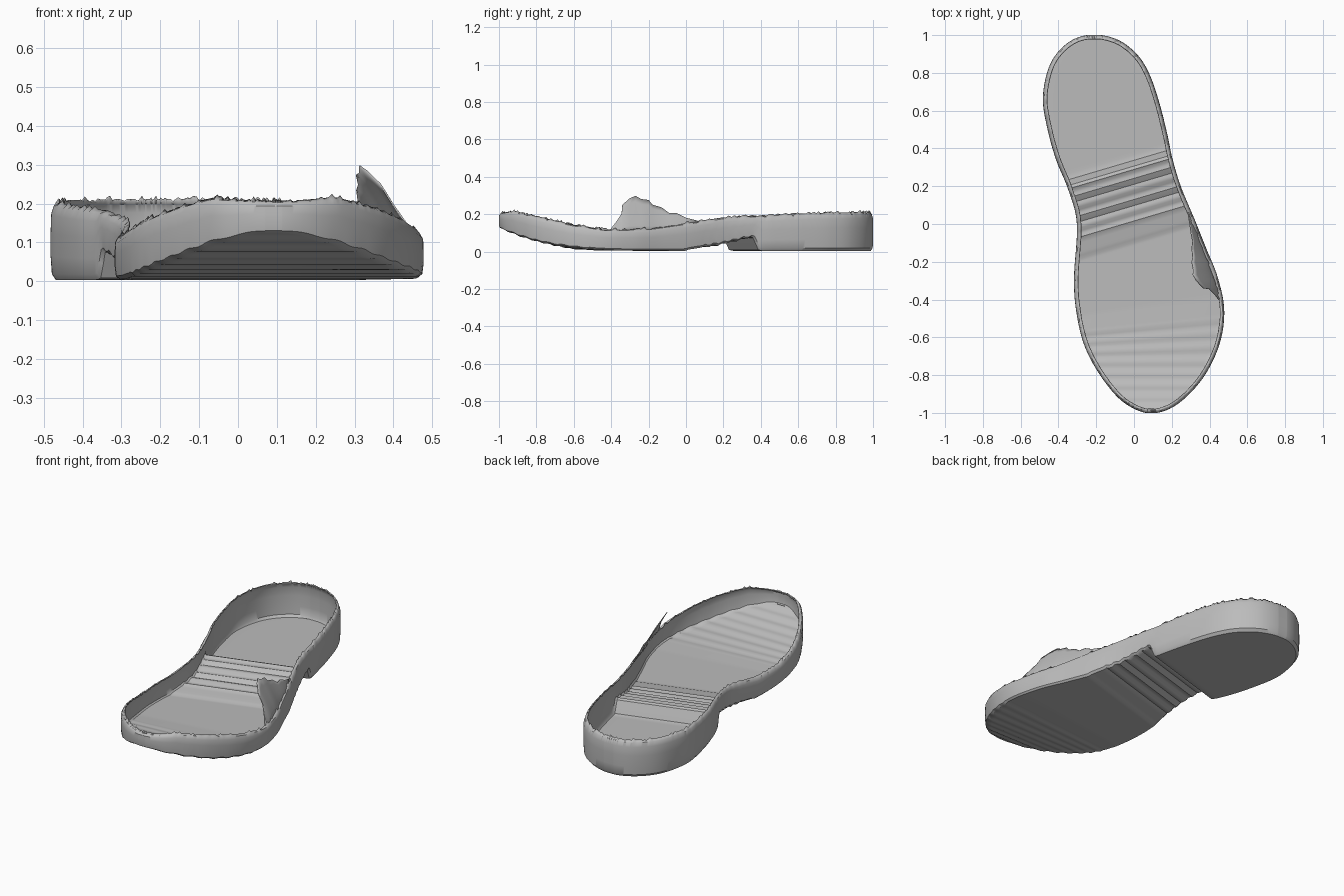
import bpy, bmesh, math, random
from mathutils import Vector

if "Cube" in bpy.data.objects:
    bpy.data.objects.remove(bpy.data.objects["Cube"])
random.seed(4)

grey = bpy.data.materials.new("sole grey")
grey.use_nodes = True
colour = (0.5, 0.5, 0.5, 1)
grey.diffuse_color = colour
grey.node_tree.nodes["Principled BSDF"].inputs["Base Color"].default_value = colour


def finish(name, bm, thickness):
    bmesh.ops.recalc_face_normals(bm, faces=bm.faces)
    mesh = bpy.data.meshes.new(name)
    bm.to_mesh(mesh)
    bm.free()
    mesh.materials.append(grey)
    obj = bpy.data.objects.new(name, mesh)
    bpy.context.collection.objects.link(obj)
    mod = obj.modifiers.new("thin shell", 'SOLIDIFY')
    mod.thickness = thickness
    mod.offset = 0
    bpy.ops.object.select_all(action='DESELECT')
    obj.select_set(True)
    bpy.context.view_layer.objects.active = obj
    bpy.ops.object.shade_smooth_by_angle(angle=math.radians(35))
    return obj


def lerp_table(table, v):
    for (a, za), (b, zb) in zip(table, table[1:]):
        if v <= b:
            k = max(0, (v - a) / (b - a))
            return za + (zb - za) * k
    return table[-1][1]


# Plan outline, smoothed through a few points
plan = [(-.2, 1), (-.08, .97), (.02, .89), (.085, .78), (.135, .63), (.175, .47),
        (.2, .35), (.245, .2), (.32, .02), (.38, -.13), (.44, -.28), (.475, -.45),
        (.455, -.62), (.385, -.78), (.29, -.9), (.19, -.975), (.09, -1), (0, -.975),
        (-.09, -.91), (-.19, -.78), (-.265, -.63), (-.305, -.45), (-.315, -.28),
        (-.3, 0), (-.345, .18), (-.41, .34), (-.455, .5), (-.48, .66), (-.455, .81),
        (-.4, .91), (-.31, .98)]
P = [Vector(p) for p in plan]
outline = []
for i in range(len(P)):
    a, b, c, d = (P[(i + k - 1) % len(P)] for k in range(4))
    for j in range(10):
        t = j / 10
        outline.append(0.5 * (2 * b + (c - a) * t + (2 * a - 5 * b + 4 * c - d) * t * t
                              + (3 * b - a - 3 * c + d) * t ** 3))

# Heights of the floor and of the rim along the length
FLOOR = [(-1, .125), (-.9, .085), (-.8, .055), (-.7, .033), (-.6, .018), (-.45, .009),
         (-.1, .006), (-.08, .013), (.1, .038), (.27, .075), (.3, .083), (.315, .07),
         (.335, .012), (.36, .006), (1, .006)]
RIM = [(-1, .205), (-.93, .215), (-.8, .185), (-.6, .14), (-.42, .115), (-.2, .12),
       (0, .15), (.2, .18), (.4, .19), (.7, .205), (1, .21)]


def floor_z(t):
    z = lerp_table(FLOOR, t)
    if 0 < t < .29:
        z += .005 * math.sin(t * 110)       # shank ribs
    elif t < -.55:
        z += .0025 * math.sin(t * 100)      # toe flex ribs
    return z


def row_ends(t):
    """Where a slanted row across the sole meets the outline."""
    slant = .3 * max(0, 1 - max(0, abs(t - .1) - .25) / .6)
    hits = []
    for p, q in zip(outline, outline[1:] + outline[:1]):
        fp, fq = (v.y - t - slant * v.x for v in (p, q))
        if (fp < 0) != (fq < 0):
            hits.append(p.lerp(q, fp / (fp - fq)))
    return min(hits, key=lambda v: v.x), max(hits, key=lambda v: v.x)


# Sole shell: ribbed floor with an upright wall round it
ROWS, COLS = 190, 24
ts = [-.9985 * math.cos(math.pi * i / ROWS) for i in range(ROWS + 1)]
ends = [row_ends(t) for t in ts]
bm = bmesh.new()
inset = .012
grid = []
for t, (l, r) in zip(ts, ends):
    row = []
    mid = (l + r) / 2
    for j in range(COLS + 1):
        p = l.lerp(r, j / COLS)
        p = mid + (p - mid) * (1 - inset / max(.1, (r - l).length / 2))
        row.append(bm.verts.new((p.x, p.y * (1 - inset), floor_z(t))))
    grid.append(row)
for a, b in zip(grid, grid[1:]):
    for j in range(COLS):
        bm.faces.new((a[j], a[j + 1], b[j + 1], b[j]))

# Boundary loop: right edge, heel end, left edge, toe end
base = [g[-1] for g in grid] + grid[-1][-2:0:-1] + [g[0] for g in reversed(grid)] + grid[0][1:-1]
cap = [ends[-1][1].lerp(ends[-1][0], j / COLS) for j in range(1, COLS)]
toe = [ends[0][0].lerp(ends[0][1], j / COLS) for j in range(1, COLS)]
edge = [e[1] for e in ends] + cap + [e[0] for e in reversed(ends)] + toe
n = len(edge)
jag = [random.uniform(-.006, .01) if random.random() < .5 else 0 for _ in range(n)]
rings = [base]
for height, inward in ((.07, .003), (.3, 0), (.6, 0), (.84, .001), (.95, .008), (1, .02)):
    ring = []
    for i, p in enumerate(edge):
        tangent = edge[(i + 4) % n] - edge[i - 4]
        normal = Vector((tangent.y, -tangent.x)).normalized()
        low = base[i].co.z
        z = low + (lerp_table(RIM, p.y) - low) * height
        if height == 1:
            z += jag[i]
        q = p - normal * inward
        ring.append(bm.verts.new((q.x, q.y, z)))
    rings.append(ring)
for a, b in zip(rings, rings[1:]):
    for i in range(n):
        k = (i + 1) % n
        bm.faces.new((a[i], a[k], b[k], b[i]))
finish("sole_shell", bm, .005)

# Torn strap remnant leaning inward from the left wall
TOP = [(-.4, .125), (-.38, .15), (-.345, .2), (-.34, .25), (-.3, .285), (-.27, .297),
       (-.24, .28), (-.2, .275), (-.18, .25), (-.13, .235), (-.09, .205), (-.05, .205),
       (0, .18), (.06, .165)]
bm = bmesh.new()
cols = []
for y, top in TOP:
    side = max((p for p in outline if p.x > 0), key=lambda p: -abs(p.y - y)).x - .015
    foot = lerp_table(RIM, y) - .01
    col = []
    for k in range(7):
        z = foot + (top - foot) * k / 6
        lean = max(0, z - foot) / .17
        col.append(bm.verts.new((side - .095 * lean ** 1.2, y, z)))
    cols.append(col)
for a, b in zip(cols, cols[1:]):
    for k in range(6):
        bm.faces.new((a[k], b[k], b[k + 1], a[k + 1]))
finish("strap_remnant", bm, .004)
